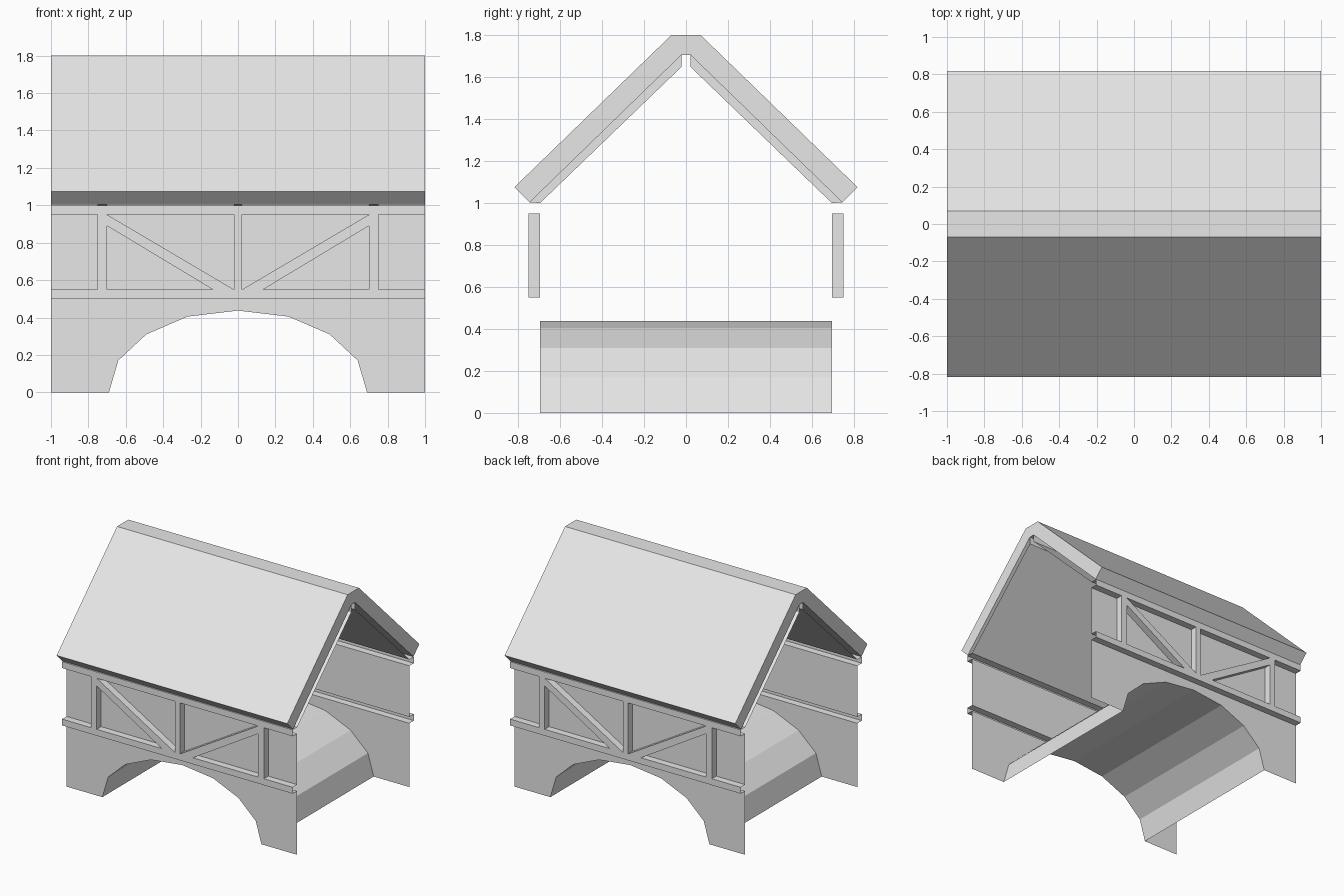
import bpy
import bmesh

cube = bpy.data.objects.get("Cube")
if cube:
    bpy.data.objects.remove(cube, do_unlink=True)

GREY = (0.8, 0.8, 0.8, 1.0)
mat = bpy.data.materials.new("light_grey")
mat.use_nodes = True
mat.diffuse_color = GREY
mat.node_tree.nodes["Principled BSDF"].inputs["Base Color"].default_value = GREY

WALL = 0.695    # distance of the wall sheets from the centre line
TRUSS = 0.75    # distance of the raised timber faces
LOW, HIGH = 0.55, 0.95   # height range of the truss panel


def build(name, faces, mirror_x=True, mirror_y=True):
    """Make an object from point loops, mirrored across the centre planes."""
    bm = bmesh.new()
    for loop in faces:
        bm.faces.new([bm.verts.new(p) for p in loop])
    bmesh.ops.remove_doubles(bm, verts=bm.verts, dist=0.0001)
    mesh = bpy.data.meshes.new(name)
    bm.to_mesh(mesh)
    bm.free()
    mesh.materials.append(mat)
    obj = bpy.data.objects.new(name, mesh)
    bpy.context.collection.objects.link(obj)
    if mirror_x or mirror_y:
        mod = obj.modifiers.new("mirror", "MIRROR")
        mod.use_axis = (mirror_x, mirror_y, False)
    return obj


def timber(name, outline, sides):
    """Raised timber: a front face plus the chosen side faces, open behind."""
    faces = [[(x, -TRUSS, z) for x, z in outline]]
    for i in sides:
        (ax, az), (bx, bz) = outline[i], outline[(i + 1) % len(outline)]
        faces.append([(ax, -TRUSS, az), (ax, -WALL, az),
                      (bx, -WALL, bz), (bx, -TRUSS, bz)])
    build(name, faces)


def rect(x0, x1, z0, z1):
    return [(x0, z0), (x1, z0), (x1, z1), (x0, z1)]


def prism(name, profile, x0, x1, **mirror):
    """Closed solid with a (y, z) profile running along x."""
    faces = [[(x1, y, z) for y, z in profile],
             [(x0, y, z) for y, z in reversed(profile)]]
    for (ay, az), (by, bz) in zip(profile, profile[1:] + profile[:1]):
        faces.append([(x1, ay, az), (x0, ay, az), (x0, by, bz), (x1, by, bz)])
    build(name, faces, **mirror)


# Lower side walls with the arch cut out
arch = [(0, 0.437), (0.27, 0.405), (0.49, 0.31), (0.64, 0.17), (0.69, 0)]
outline = arch + [(1, 0), (1, 0.5), (0, 0.5)]
build("arched_wall", [[(x, -WALL, z) for x, z in outline]])

# Thin vault joining the two arches
build("arch_vault",
      [[(ax, WALL, az), (bx, WALL, bz), (bx, -WALL, bz), (ax, -WALL, az)]
       for (ax, az), (bx, bz) in zip(arch, arch[1:])], mirror_y=False)

# Panels behind the truss
build("wall_panel", [[(x, -WALL, z) for x, z in rect(0, 1, LOW, HIGH)]])

# Truss timbers
timber("bottom_rail", rect(0, 1, 0.5, LOW), (0, 2))
timber("top_rail", rect(0, 1, HIGH, 1.0), (0, 2))
timber("outer_post", rect(0.70, 0.75, LOW, HIGH), (1, 3))
timber("centre_post", rect(0, 0.022, LOW, HIGH), (1,))
timber("diagonal_brace",
       [(0.022, LOW), (0.135, LOW), (0.70, 0.89), (0.70, HIGH)], (1, 3))

# Roof cover: one solid band bent over the ridge
half = [(0.022, 1.705), (0.745, 1.003), (0.818, 1.075), (0.07, 1.8)]
cover = half + [(-y, z) for y, z in reversed(half)]
prism("roof_cover", cover, -1, 1, mirror_x=False, mirror_y=False)

# Thin ceiling below the cover, turned up into the ridge slot
lining = [(-WALL, 1.0), (-0.022, 1.648), (-0.022, 1.705)]
build("ceiling",
      [[(0, ay, az), (0, by, bz), (1, by, bz), (1, ay, az)]
       for (ay, az), (by, bz) in zip(lining, lining[1:])])

# Rafters in the hollow between ceiling and cover
rafter = [(-0.022, 1.648), (-0.022, 1.705), (-0.745, 1.003), (-WALL, 1.0)]
prism("outer_rafter", rafter, 0.70, 0.75)
prism("centre_rafter", rafter, -0.022, 0.022, mirror_x=False)
